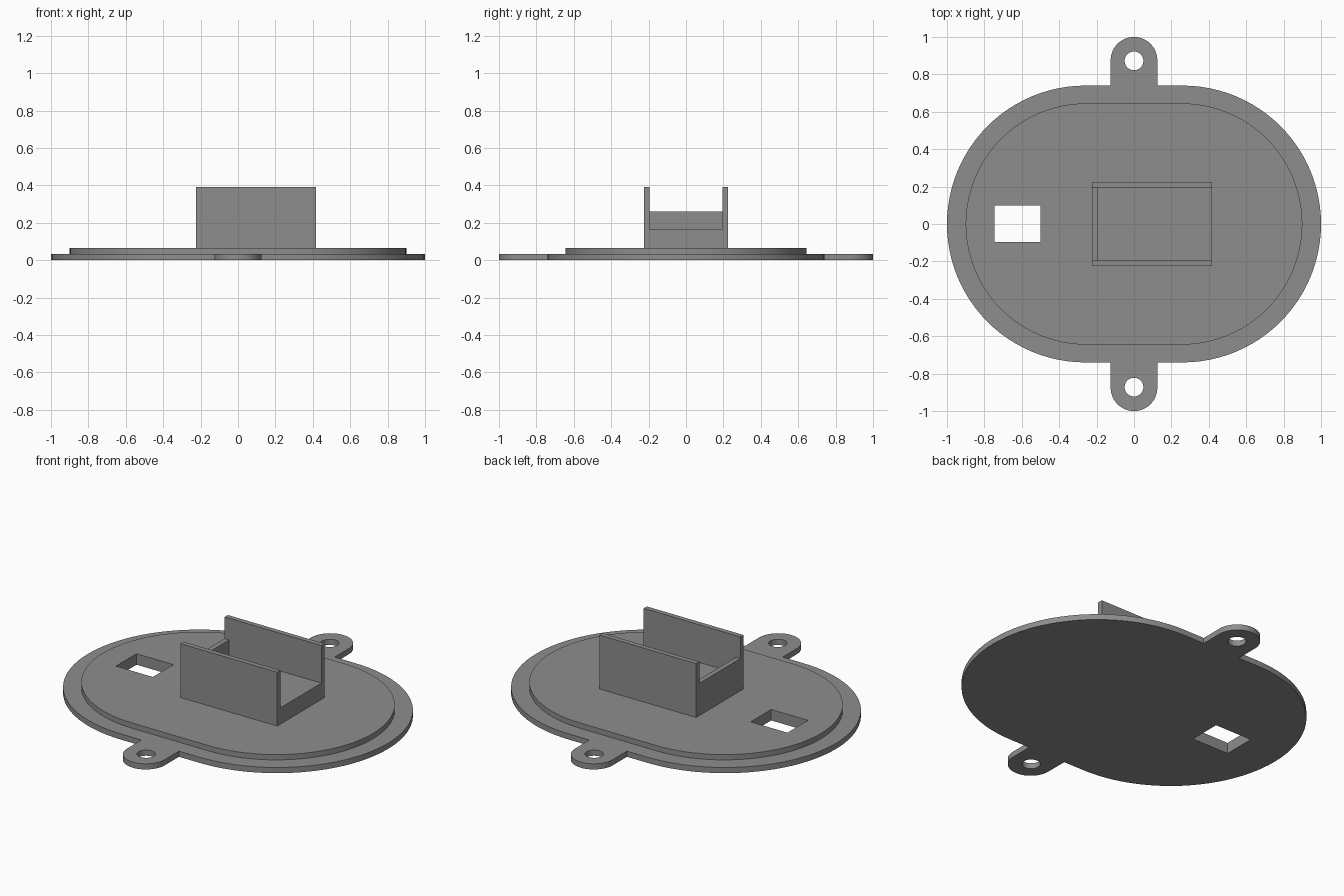
import bpy, bmesh
from math import sin, cos, pi

if "Cube" in bpy.data.objects:
    bpy.data.objects.remove(bpy.data.objects["Cube"])

gray = bpy.data.materials.new("plain gray")
gray.diffuse_color = (0.27, 0.27, 0.27, 1)
gray.use_nodes = True
gray.node_tree.nodes["Principled BSDF"].inputs["Base Color"].default_value = gray.diffuse_color


def arc(cx, cy, r, a0, a1, n):
    """Points along an arc, angles in degrees."""
    return [(cx + r * cos((a0 + (a1 - a0) * i / n) * pi / 180),
             cy + r * sin((a0 + (a1 - a0) * i / n) * pi / 180)) for i in range(n + 1)]


def rect(x0, x1, y0, y1):
    return [(x0, y0), (x1, y0), (x1, y1), (x0, y1)]


def plate(name, loops, z0, z1):
    """Flat plate from an outline followed by its holes."""
    cu = bpy.data.curves.new(name, 'CURVE')
    cu.dimensions = '2D'
    cu.fill_mode = 'BOTH'
    cu.extrude = (z1 - z0) / 2
    for pts in loops:
        sp = cu.splines.new('POLY')
        sp.points.add(len(pts) - 1)
        for p, (x, y) in zip(sp.points, pts):
            p.co = (x, y, (0), 1)
        sp.use_cyclic_u = True
    ob = bpy.data.objects.new(name, cu)
    bpy.context.collection.objects.link(ob)
    bpy.ops.object.select_all(action='DESELECT')
    ob.select_set(True)
    bpy.context.view_layer.objects.active = ob
    bpy.ops.object.convert(target='MESH')
    ob = bpy.context.view_layer.objects.active
    bm = bmesh.new()
    bm.from_mesh(ob.data)
    bmesh.ops.translate(bm, verts=bm.verts, vec=(0, 0, (z0 + z1) / 2))
    bmesh.ops.remove_doubles(bm, verts=bm.verts, dist=1e-5)
    bmesh.ops.recalc_face_normals(bm, faces=bm.faces)
    bm.to_mesh(ob.data)
    bm.free()
    ob.data.materials.clear()
    ob.data.materials.append(gray)
    bpy.ops.object.shade_smooth_by_angle()
    return ob


def prism(name, profile, x0, x1):
    """Extrude a (y, z) profile along x."""
    bm = bmesh.new()
    face = bm.faces.new([bm.verts.new((x0, y, z)) for y, z in profile])
    ext = bmesh.ops.extrude_face_region(bm, geom=[face], use_keep_orig=True)
    bmesh.ops.translate(bm, vec=(x1 - x0, 0, 0),
                        verts=[g for g in ext['geom'] if isinstance(g, bmesh.types.BMVert)])
    bmesh.ops.recalc_face_normals(bm, faces=bm.faces)
    me = bpy.data.meshes.new(name)
    bm.to_mesh(me)
    bm.free()
    me.materials.append(gray)
    ob = bpy.data.objects.new(name, me)
    bpy.context.collection.objects.link(ob)


# Rectangular slot through both plates
slot = rect(-0.745, -0.50, -0.095, 0.10)

# Base flange: rounded outline with two screw tabs
half = (arc(0.26, 0, 0.74, -90, 90, 48) + [(0.125, 0.74)]
        + arc(0, 0.875, 0.125, 0, 180, 24) + [(-0.125, 0.74)])
outline = half + [(-x, -y) for x, y in half]
screw_holes = [arc(0, s * 0.872, 0.05, 0, 352.5, 47) for s in (1, -1)]
plate("base_flange", [outline, slot] + screw_holes, 0, 0.034)

# Raised lid on the flange
raised = arc(0.255, 0, 0.645, -90, 90, 48) + arc(-0.255, 0, 0.645, 90, 270, 48)
plate("raised_lid", [raised, slot], 0.034, 0.066)

# Cradle: raised floor with two tall side walls
side = [(0.225, 0.066), (0.225, 0.39), (0.195, 0.39), (0.195, 0.164)]
prism("cradle", side + [(-y, z) for y, z in reversed(side)], -0.225, 0.418)

# Low stop wall at the closed end of the cradle
prism("cradle_stop", rect(-0.195, 0.195, 0.164, 0.26), -0.225, -0.195)
